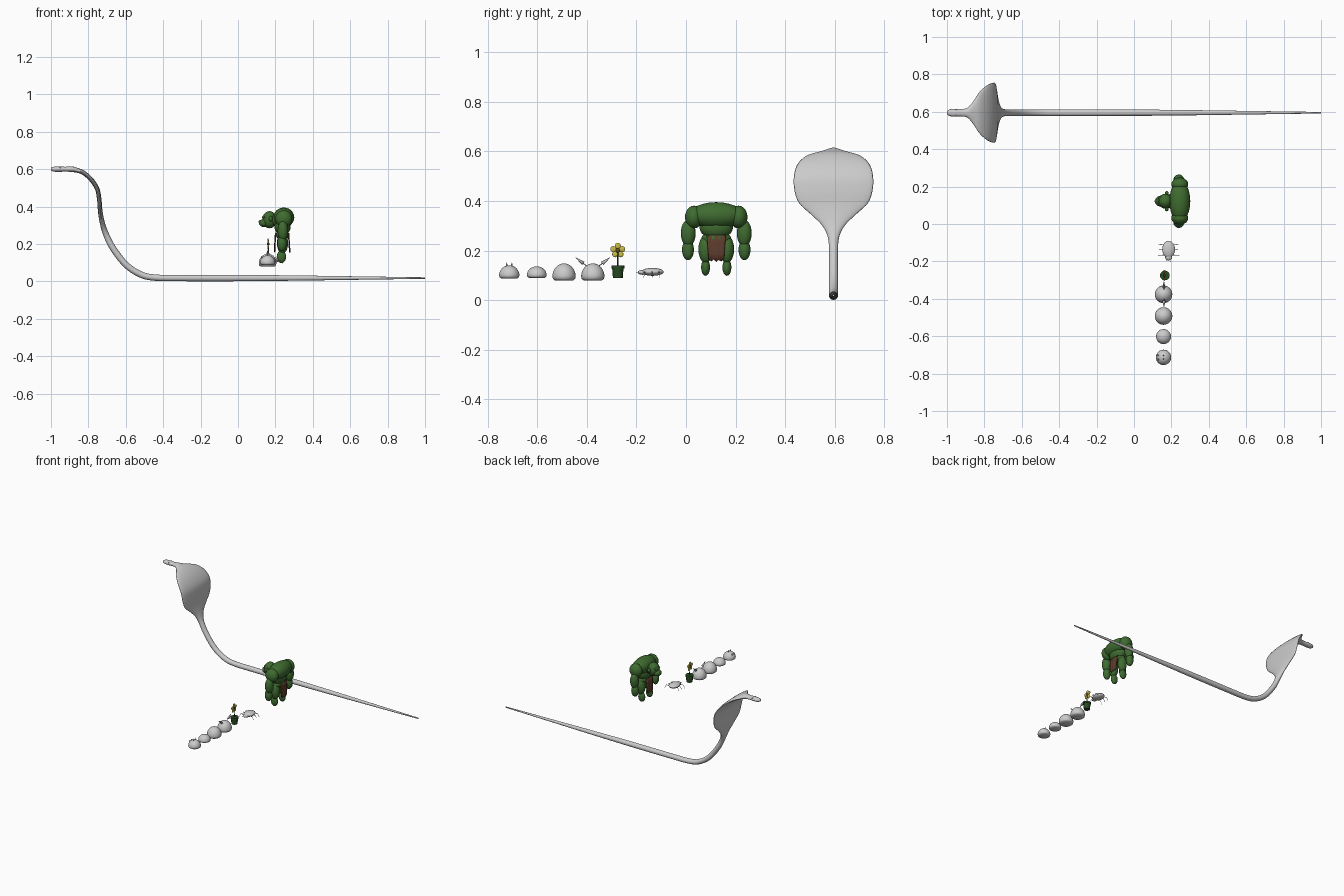
import bpy, bmesh, math
from mathutils import Vector, Matrix

if "Cube" in bpy.data.objects:
    bpy.data.objects.remove(bpy.data.objects["Cube"])


def material(name, rgb):
    m = bpy.data.materials.new(name)
    m.diffuse_color = (*rgb, 1)
    m.use_nodes = True
    m.node_tree.nodes["Principled BSDF"].inputs["Base Color"].default_value = m.diffuse_color
    return m


GREEN = material("green_skin", (0.05, 0.15, 0.03))
BROWN = material("brown_cloth", (0.11, 0.045, 0.025))
YELLOW = material("yellow_petal", (0.6, 0.5, 0.06))
DARK = material("dark_green", (0.02, 0.07, 0.015))
SEED = material("seed_brown", (0.12, 0.08, 0.02))


def finish(bm, name, mat=None, smooth=True):
    bmesh.ops.recalc_face_normals(bm, faces=bm.faces)
    for f in bm.faces:
        f.smooth = smooth
    me = bpy.data.meshes.new(name)
    bm.to_mesh(me)
    bm.free()
    ob = bpy.data.objects.new(name, me)
    bpy.context.collection.objects.link(ob)
    if mat:
        me.materials.append(mat)
    return ob


def blob(name, loc, rad, mat=None, seg=24, rot=(0, 0, 0)):
    bm = bmesh.new()
    bmesh.ops.create_uvsphere(bm, u_segments=seg, v_segments=seg // 2, radius=1)
    ob = finish(bm, name, mat)
    ob.location, ob.scale, ob.rotation_euler = loc, rad, rot
    return ob


def rod(name, a, b, r1, r2, mat=None, seg=10):
    a, b = Vector(a), Vector(b)
    bm = bmesh.new()
    bmesh.ops.create_cone(bm, cap_ends=True, segments=seg, radius1=r1, radius2=r2, depth=(b - a).length)
    q = (b - a).to_track_quat('Z', 'Y').to_matrix().to_4x4()
    bmesh.ops.transform(bm, matrix=Matrix.Translation((a + b) / 2) @ q, verts=bm.verts)
    return finish(bm, name, mat, seg < 20)


def lathe(name, loc, profile, mat=None, seg=28):
    bm = bmesh.new()
    rings = []
    for r, z in profile:
        rings.append([bm.verts.new((r * math.cos(t), r * math.sin(t), z))
                      for t in (2 * math.pi * i / seg for i in range(seg))])
    for p, q in zip(rings, rings[1:]):
        for i in range(seg):
            j = (i + 1) % seg
            bm.faces.new((p[i], p[j], q[j], q[i]))
    bm.faces.new(rings[0])
    bm.faces.new(rings[-1])
    ob = finish(bm, name, mat)
    ob.location = loc
    return ob


def spline(pts, steps):
    pts = [Vector(p) for p in pts]
    out = []
    for i in range(len(pts) - 1):
        p0, p1, p2, p3 = pts[max(i - 1, 0)], pts[i], pts[i + 1], pts[min(i + 2, len(pts) - 1)]
        for k in range(steps):
            t = k / steps
            out.append(0.5 * (2 * p1 + (p2 - p0) * t + (2 * p0 - 5 * p1 + 4 * p2 - p3) * t * t
                              + (3 * p1 - p0 - 3 * p2 + p3) * t ** 3))
    return out + [pts[-1]]


# Snake: elliptical sections (x, z, half width, half thickness) along its spine
spine = [(1, .018, .004, .004), (.65, .018, .009, .009), (.3, .018, .014, .014), (0, .018, .017, .017),
         (-.3, .018, .018, .017), (-.44, .02, .018, .017), (-.52, .037, .018, .017), (-.6, .09, .018, .017),
         (-.67, .18, .018, .017), (-.705, .25, .022, .016), (-.722, .3, .045, .014), (-.732, .345, .09, .013),
         (-.738, .39, .138, .012), (-.742, .44, .157, .012), (-.753, .495, .16, .012), (-.785, .545, .147, .012),
         (-.825, .58, .112, .012), (-.86, .594, .06, .013), (-.89, .6, .027, .015), (-.92, .6, .02, .013),
         (-.955, .6, .021, .014), (-.985, .6, .018, .013), (-1, .6, .009, .007)]
path = spline([Vector(p) for p in spine], 5)
bm = bmesh.new()
N = 28
rings = []
for i, p in enumerate(path):
    a, b = path[max(i - 1, 0)], path[min(i + 1, len(path) - 1)]
    d = Vector((b[0] - a[0], b[1] - a[1])).normalized()
    rings.append([bm.verts.new((p[0] - d.y * p[3] * math.sin(t), .595 + p[2] * math.cos(t),
                                p[1] + d.x * p[3] * math.sin(t)))
                  for t in (2 * math.pi * k / N for k in range(N))])
for p, q in zip(rings, rings[1:]):
    for k in range(N):
        j = (k + 1) % N
        bm.faces.new((p[k], p[j], q[j], q[k]))
bm.faces.new(rings[0])
bm.faces.new(rings[-1])
finish(bm, "snake_body")
for s in (-1, 1):
    blob("snake_eye", (-.95, .595 + s * .016, .607), (.005, .004, .005), seg=12)

# Hunched green brute facing -x
CY = .122
blob("brute_back", (.245, CY, .342), (.056, .11, .053), GREEN)
blob("brute_belly", (.238, CY, .295), (.044, .068, .05), GREEN)
blob("brute_hips", (.238, CY, .25), (.036, .06, .028), GREEN)
blob("brute_neck", (.2, CY, .33), (.035, .04, .035), GREEN)
blob("brute_head", (.168, CY, .33), (.038, .04, .046), GREEN)
blob("brute_muzzle", (.14, CY, .312), (.028, .028, .022), GREEN)
blob("brute_nose", (.12, CY, .318), (.01, .012, .011), GREEN, 12)
blob("brute_brow", (.142, CY, .343), (.014, .03, .01), GREEN, 16)
for s in (-1, 1):
    blob("brute_ear", (.175, CY + s * .042, .335), (.01, .012, .015), GREEN, 12)
    blob("brute_shoulder", (.245, CY + s * .09, .335), (.045, .036, .046), GREEN)
    blob("brute_upper_arm", (.24, CY + s * .113, .27), (.028, .03, .054), GREEN)
    blob("brute_forearm", (.235, CY + s * .114, .203), (.025, .024, .042), GREEN)
    blob("brute_thigh", (.238, CY + s * .043, .205), (.03, .029, .056), GREEN)
    blob("brute_foot", (.232, CY + s * .043, .132), (.025, .018, .034), GREEN)

# Ragged loincloth, front and back panels
for name, x, lean in (("cloth_front", .203, -.006), ("cloth_back", .272, .006)):
    bm = bmesh.new()
    rows = []
    for r in range(5):
        rag = (0, .012, .004, .014, .006, .012, 0)
        rows.append([bm.verts.new((x + lean * r / 4 + .002 * math.cos(k * 2), CY + (k / 6 - .5) * (.076 - .004 * r),
                                   .26 - .023 * r - (rag[k] if r == 4 else 0))) for k in range(7)])
    for p, q in zip(rows, rows[1:]):
        for k in range(6):
            bm.faces.new((p[k], p[k + 1], q[k + 1], q[k]))
    ob = finish(bm, name, BROWN)
    ob.modifiers.new("thickness", 'SOLIDIFY').thickness = .004


# Row of dome-shaped slimes
def slime(name, y, r, z0, z1):
    h = z1 - z0
    prof = [(r * .8, 0), (r * .95, h * .08), (r, h * .22)]
    prof += [(r * math.cos(t), h * (.22 + .78 * math.sin(t))) for t in (math.pi / 2 * k / 9 for k in range(1, 9))]
    lathe(name, (.158, y, z0), prof + [(r * .02, h)])


slime("horned_slime", -.713, .041, .088, .14)
slime("small_slime", -.602, .04, .09, .136)
slime("large_slime", -.492, .047, .08, .148)
slime("spiked_slime", -.376, .047, .08, .148)
for s in (-1, 1):
    rod("slime_horn", (.158, -.713 + s * .009, .136), (.155, -.713 + s * .011, .152), .004, .0008)
    blob("slime_eye", (.128, -.713 + s * .011, .129), (.005, .005, .005), seg=12)
    # Barbed spikes on the fourth slime
    rod("spike_shaft", (.16, -.376 + s * .025, .138), (.16, -.376 + s * .05, .157), .002, .002)
    rod("spike_tip", (.16, -.376 + s * .038, .148), (.16, -.376 + s * .07, .172), .008, .0006)

# Potted flower
FX, FY = .165, -.275
rod("flower_pot", (FX, FY, .09), (FX, FY, .13), .02, .023, DARK, 20)
rod("pot_rim", (FX, FY, .128), (FX, FY, .139), .026, .026, DARK, 20)
rod("flower_stem", (FX, FY, .135), (FX - .004, FY, .2), .003, .0025, DARK)
blob("flower_center", (FX - .004, FY, .2), (.007, .009, .009), SEED, 12)
for k in range(5):
    t = math.pi / 2 + 2 * math.pi * k / 5
    blob("petal", (FX - .004, FY + .019 * math.cos(t), .2 + .019 * math.sin(t)), (.004, .012, .012), YELLOW, 16)

# Flat bug with legs and feelers
BX, BY = .185, -.14
blob("bug_body", (BX, BY + .005, .114), (.034, .045, .016))
blob("bug_head", (BX, BY - .035, .112), (.019, .02, .01), seg=16)
for s in (-1, 1):
    rod("bug_feeler", (BX + s * .006, BY - .045, .112), (BX + s * .012, BY - .062, .112), .0015, .0008)
    for d in (-.025, .003, .028):
        knee = (BX + s * .045, BY + d * 1.1, .114)
        rod("bug_leg_upper", (BX + s * .02, BY + d, .112), knee, .002, .0016)
        rod("bug_leg_lower", knee, (BX + s * .057, BY + d * 1.2, .092), .0016, .0008)
